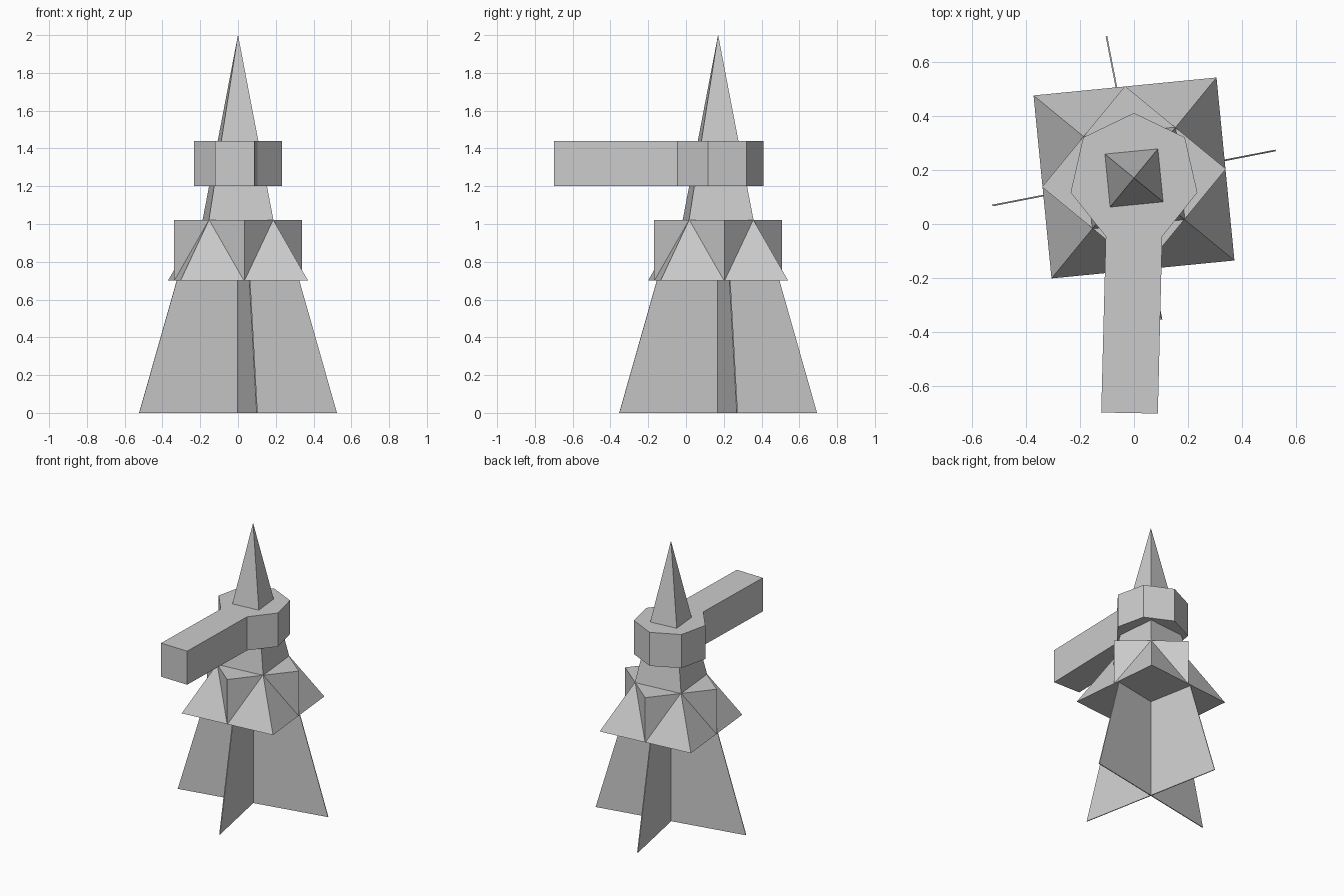
import bpy, bmesh
from math import sin, cos, radians

if "Cube" in bpy.data.objects:
    bpy.data.objects.remove(bpy.data.objects["Cube"])

CY = 0.17  # tower axis in y


def ring(n, r, z, start):
    """Regular polygon around the tower axis."""
    return [(r * cos(radians(start + 360 * i / n)),
             CY + r * sin(radians(start + 360 * i / n)), z) for i in range(n)]


def loft(name, low, high):
    """Closed solid between two matching rings."""
    bm = bmesh.new()
    a = [bm.verts.new(p) for p in low]
    b = [bm.verts.new(p) for p in high]
    n = len(a)
    bm.faces.new(a[::-1])
    bm.faces.new(b)
    for i in range(n):
        j = (i + 1) % n
        bm.faces.new((a[i], a[j], b[j], b[i]))
    bmesh.ops.remove_doubles(bm, verts=bm.verts, dist=1e-5)
    bmesh.ops.recalc_face_normals(bm, faces=bm.faces)
    mesh = bpy.data.meshes.new(name)
    bm.to_mesh(mesh)
    bm.free()
    obj = bpy.data.objects.new(name, mesh)
    bpy.context.collection.objects.link(obj)
    return obj


def blade_ring(half, z, angle, t=0.003):
    """Thin rectangle through the axis, turned by angle."""
    c, s = cos(radians(angle)), sin(radians(angle))
    return [(u * c - v * s, CY + u * s + v * c, z)
            for u, v in ((-half, -t), (half, -t), (half, t), (-half, t))]


# Crossed tapering base fins
for name, ang in (("base_fin_across", 11), ("base_fin_along", 101)):
    loft(name, blade_ring(0.533, 0, ang), blade_ring(0.329, 0.705, ang))

# Flared square skirt and the diamond block passing through it
TWIST = 5.6
loft("skirt", ring(4, 0.48, 0.70, 45 + TWIST), ring(4, 0.243, 1.02, 45 + TWIST))
loft("diamond_block", ring(4, 0.341, 0.70, TWIST), ring(4, 0.341, 1.02, TWIST))

# Spire, running through the collar up to a point
spire = loft("spire", ring(4, 0.243, 1.02, 45 + TWIST), ring(4, 0.0005, 2.0, 45 + TWIST))

# Seven-sided collar whose front side is drawn out into a long arm
outline = [p[:2] for p in ring(7, 0.24, 0, 90)]
outline[4:4] = [(-0.121, -0.696), (0.088, -0.70)]
loft("collar_with_arm", [(x, y, 1.20) for x, y in outline],
     [(x, y, 1.44) for x, y in outline])
